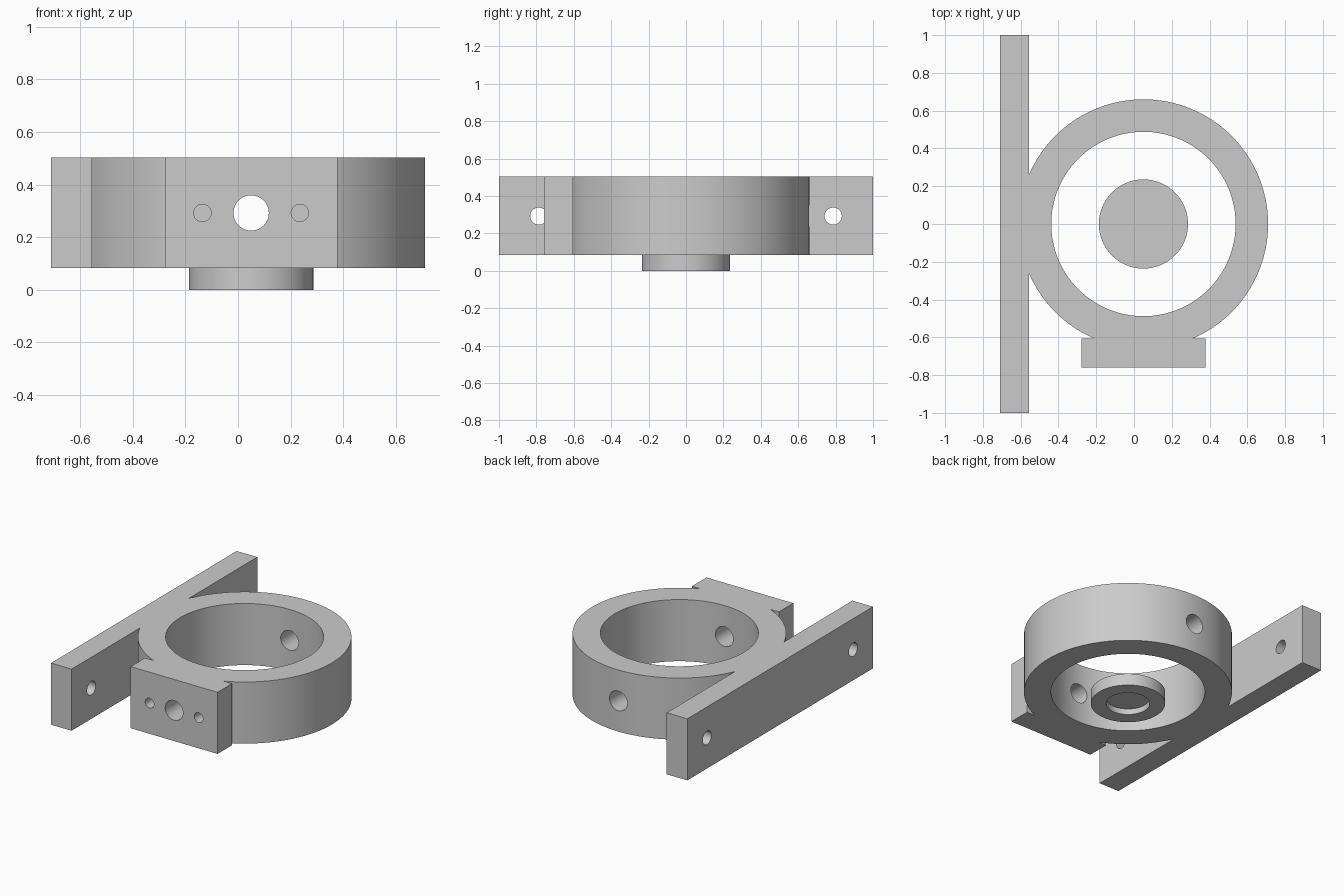
import bpy, math

if "Cube" in bpy.data.objects:
    bpy.data.objects.remove(bpy.data.objects["Cube"], do_unlink=True)

grey = bpy.data.materials.new("light_grey")
grey.use_nodes = True
colour = (0.6, 0.6, 0.6, 1)
grey.diffuse_color = colour
grey.node_tree.nodes["Principled BSDF"].inputs["Base Color"].default_value = colour

CX = 0.05                  # ring axis
LOW, HIGH = 0.083, 0.503   # body bottom and top
MID = 0.292                # height of all cross holes
ALONG = {"x": (0, math.pi / 2, 0), "y": (math.pi / 2, 0, 0), "z": (0, 0, 0)}


def finish(ob, name):
    ob.name = ob.data.name = name
    ob.data.materials.clear()
    ob.data.materials.append(grey)
    return ob


def box(name, x, y, z):
    bpy.ops.mesh.primitive_cube_add(size=1, location=[sum(r) / 2 for r in (x, y, z)])
    ob = bpy.context.object
    ob.scale = [r[1] - r[0] for r in (x, y, z)]
    bpy.ops.object.transform_apply(location=True, rotation=True, scale=True)
    return finish(ob, name)


def cylinder(name, radius, centre, length, axis="z", sides=128):
    bpy.ops.mesh.primitive_cylinder_add(vertices=sides, radius=radius, depth=length,
                                        location=centre, rotation=ALONG[axis])
    bpy.ops.object.transform_apply(location=True, rotation=True, scale=True)
    return finish(bpy.context.object, name)


def combine(target, other, operation):
    mod = target.modifiers.new("combine", "BOOLEAN")
    mod.operation, mod.solver, mod.object = operation, "EXACT", other
    bpy.context.view_layer.objects.active = target
    bpy.ops.object.modifier_apply(modifier=mod.name)
    bpy.data.objects.remove(other, do_unlink=True)


def smooth(ob):
    bpy.ops.object.select_all(action="DESELECT")
    ob.select_set(True)
    bpy.context.view_layer.objects.active = ob
    bpy.ops.object.shade_smooth_by_angle(angle=math.radians(30))


# Ring fused with the long side plate and the front block
body = cylinder("ring_bracket", 0.66, (CX, 0, (LOW + HIGH) / 2), HIGH - LOW)
combine(body, box("side_plate", (-0.71, -0.555), (-1, 1), (LOW, HIGH)), "UNION")
combine(body, box("front_block", (-0.277, 0.378), (-0.76, -0.605), (LOW, HIGH)), "UNION")

# Central bore and the cross hole through front and back
combine(body, cylinder("bore", 0.488, (CX, 0, MID), 1), "DIFFERENCE")
combine(body, cylinder("cross_hole", 0.067, (CX, 0, MID), 2, "y", 48), "DIFFERENCE")

# Paired screw holes: blind in the block, through in the plate
for side in (-1, 1):
    combine(body, cylinder("block_hole", 0.033, (CX + side * 0.185, -0.7, MID), 0.2, "y", 32),
            "DIFFERENCE")
    combine(body, cylinder("plate_hole", 0.046, (-0.63, side * 0.787, MID), 0.4, "x", 32),
            "DIFFERENCE")
smooth(body)

# Loose disc under the bore with a shallow recess below
disc = cylinder("disc", 0.236, (CX, 0, LOW / 2), LOW, sides=96)
combine(disc, cylinder("disc_recess", 0.138, (CX, 0, 0), 0.08, sides=64), "DIFFERENCE")
smooth(disc)
